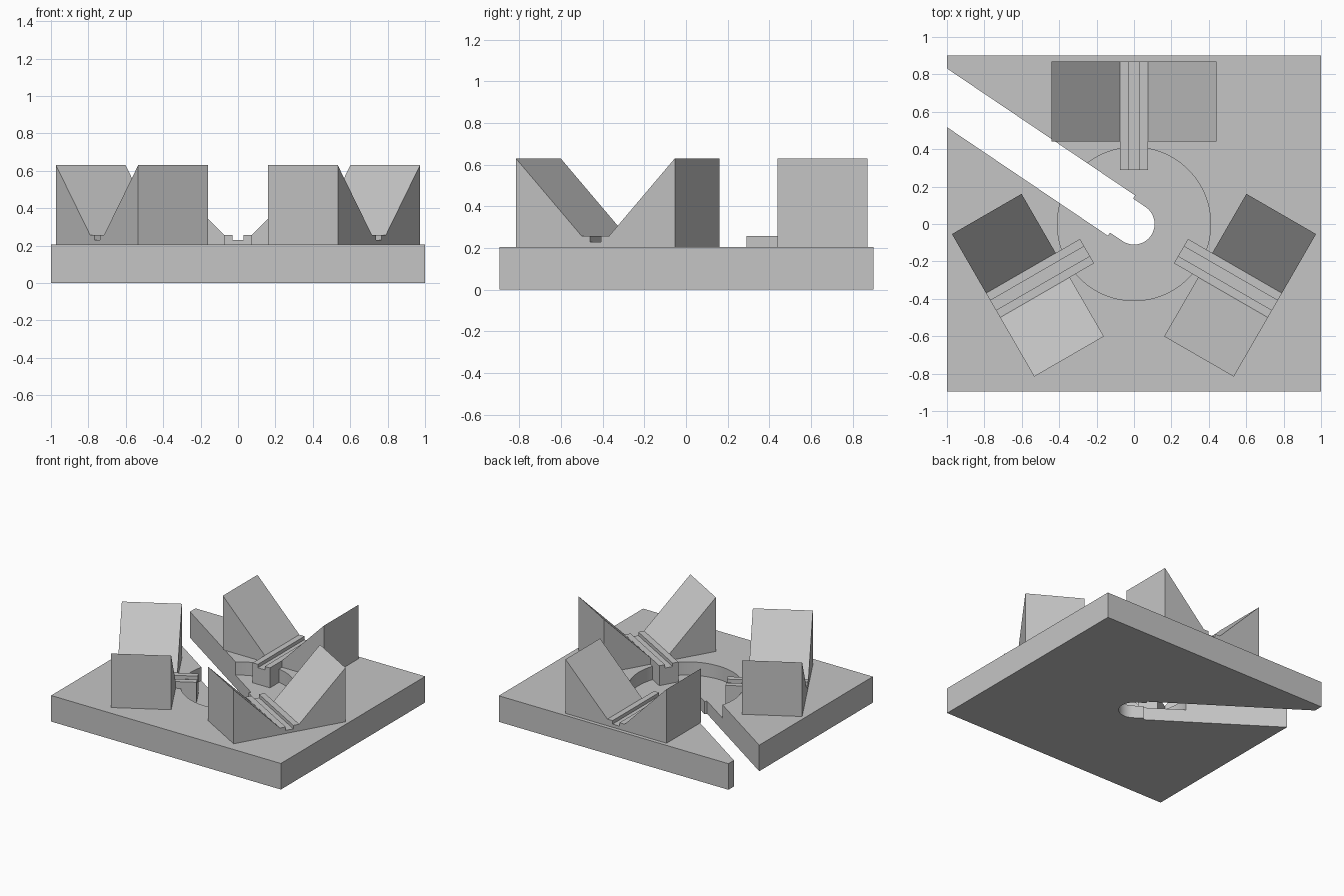
import bpy
import bmesh
from math import radians, pi, sin, cos
from mathutils import Matrix

cube = bpy.data.objects.get("Cube")
if cube:
    bpy.data.objects.remove(cube, do_unlink=True)

grey = bpy.data.materials.new("light grey")
grey.use_nodes = True
GREY = (0.56, 0.56, 0.56, 1)
grey.diffuse_color = GREY
grey.node_tree.nodes["Principled BSDF"].inputs["Base Color"].default_value = GREY

PLATE_TOP, FLOOR = 0.205, 0.1


def prism(name, outline, depth, matrix=Matrix()):
    """Extrude a closed 2D outline along local z, then place it."""
    bm = bmesh.new()
    face = bm.faces.new([bm.verts.new((x, y, 0)) for x, y in outline])
    new = bmesh.ops.extrude_face_region(bm, geom=[face])["geom"]
    bmesh.ops.translate(bm, vec=(0, 0, depth),
                        verts=[v for v in new if isinstance(v, bmesh.types.BMVert)])
    bmesh.ops.transform(bm, matrix=matrix, verts=bm.verts)
    bmesh.ops.recalc_face_normals(bm, faces=bm.faces)
    mesh = bpy.data.meshes.new(name)
    bm.to_mesh(mesh)
    bm.free()
    mesh.materials.append(grey)
    obj = bpy.data.objects.new(name, mesh)
    bpy.context.collection.objects.link(obj)
    return obj


def arc(radius, start, end, steps):
    return [(radius * cos(start + (end - start) * i / steps),
             radius * sin(start + (end - start) * i / steps)) for i in range(steps + 1)]


def cut(target, cutter):
    bpy.context.view_layer.objects.active = target
    mod = target.modifiers.new("cut", 'BOOLEAN')
    mod.operation, mod.solver, mod.object = 'DIFFERENCE', 'EXACT', cutter
    bpy.ops.object.modifier_apply(modifier=mod.name)
    bpy.data.objects.remove(cutter, do_unlink=True)


# Base plate with round recess and an open slot running to the left rear
plate = prism("base_plate", [(-1, -0.895), (1, -0.895), (1, 0.9), (-1, 0.9)], PLATE_TOP)
cut(plate, prism("recess_cutter", arc(0.41, 0, 2 * pi, 96)[:-1], 0.3,
                 Matrix.Translation((0, 0, FLOOR))))
slot_place = Matrix.Rotation(radians(146), 4, 'Z') @ Matrix.Translation((0, 0, -0.1))
rounded = arc(0.11, pi / 2, 3 * pi / 2, 32) + [(0.3, -0.11), (0.3, 0.11)]
cut(plate, prism("slot_end_cutter", rounded, 0.5, slot_place))
wide = [(0.08, -0.13), (1.8, -0.13), (1.8, 0.13), (0.08, 0.13)]
cut(plate, prism("slot_cutter", wide, 0.5, slot_place))
plate.select_set(True)
bpy.context.view_layer.objects.active = plate
bpy.ops.object.shade_smooth_by_angle(angle=radians(30))
plate.select_set(False)


def mirrored(half):
    return half + [(-x, z) for x, z in reversed(half)]


# V blocks and their grooved necks, repeated around the centre
block_profile = mirrored([(0.44, PLATE_TOP), (0.44, 0.63), (0.075, 0.257),
                          (0.03, 0.257), (0.03, 0.23)])
neck_profile = mirrored([(0.075, FLOOR), (0.075, 0.257), (0.03, 0.257), (0.03, 0.23)])
upright = Matrix.Rotation(radians(90), 4, 'X')
for side, angle in (("rear", 0), ("left", -120), ("right", 120)):
    turn = Matrix.Rotation(radians(angle), 4, 'Z')
    prism(side + "_v_block", block_profile, 0.43,
          turn @ Matrix.Translation((0, 0.87, 0)) @ upright)
    prism(side + "_neck", neck_profile, 0.15,
          turn @ Matrix.Translation((0, 0.44, 0)) @ upright)
